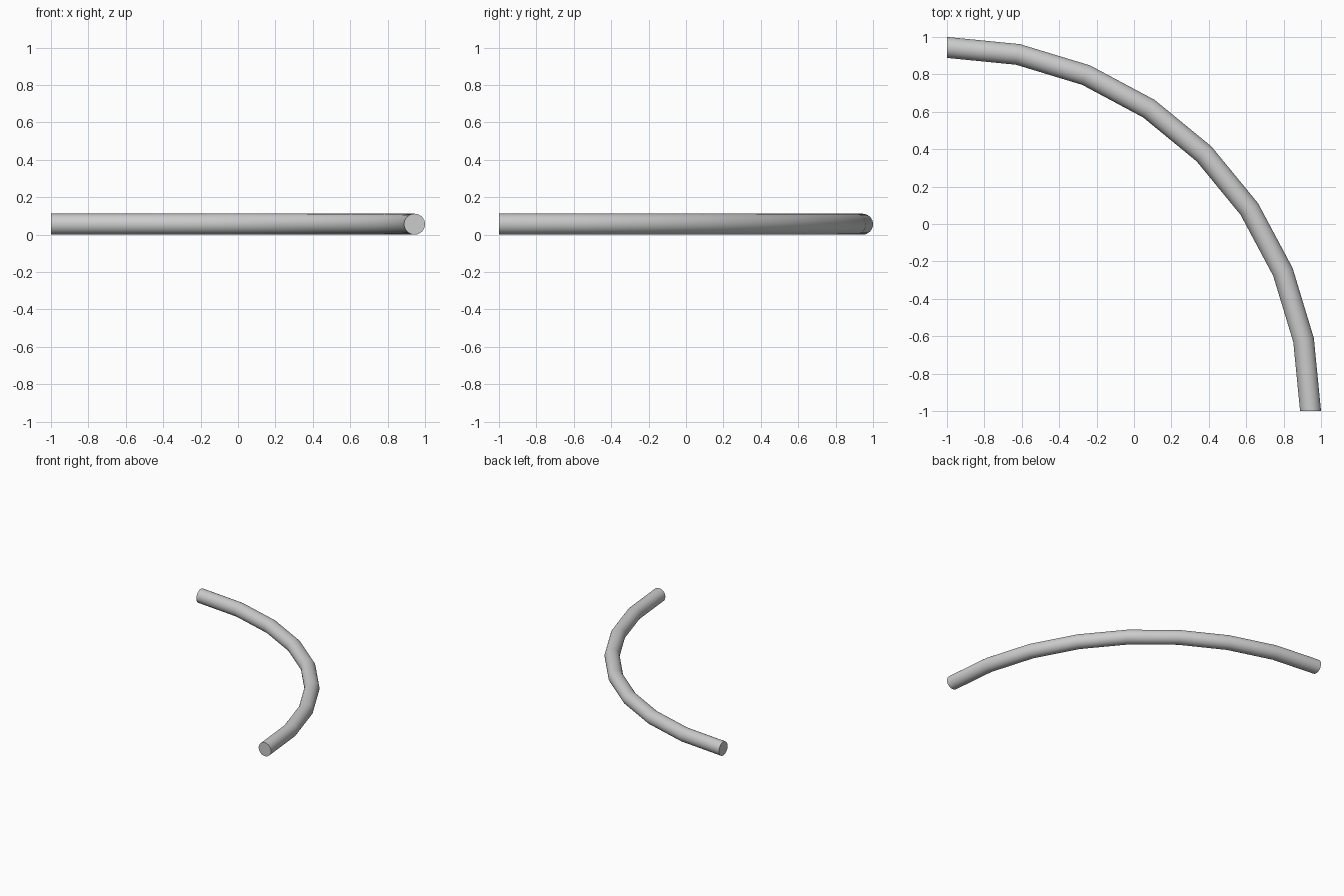
import bpy, bmesh
from math import pi
from mathutils import Matrix, Vector

if "Cube" in bpy.data.objects:
    bpy.data.objects.remove(bpy.data.objects["Cube"])

TUBE = 0.056          # tube radius
BEND = 2.0 - TUBE     # bend radius of the centre line
STEPS = 8             # straight pieces in the quarter bend
SIDES = 32

# Quarter bend: a round section spun 90 degrees about the corner (-1, -1)
bm = bmesh.new()
section = Matrix.Translation((-1 + BEND, -1, TUBE)) @ Matrix.Rotation(pi / 2, 4, 'X')
bmesh.ops.create_circle(bm, segments=SIDES, radius=TUBE, matrix=section)
bmesh.ops.spin(bm, geom=bm.verts[:] + bm.edges[:], cent=Vector((-1, -1, 0)),
               axis=Vector((0, 0, 1)), angle=pi / 2, steps=STEPS)

# Flat caps on both ends
bmesh.ops.holes_fill(bm, edges=[e for e in bm.edges if e.is_boundary], sides=0)
bmesh.ops.recalc_face_normals(bm, faces=bm.faces[:])

mesh = bpy.data.meshes.new("curved_pipe")
bm.to_mesh(mesh)
bm.free()
pipe = bpy.data.objects.new("curved_pipe", mesh)
bpy.context.collection.objects.link(pipe)
bpy.context.view_layer.objects.active = pipe
pipe.select_set(True)
bpy.ops.object.shade_smooth_by_angle(angle=pi / 6)
